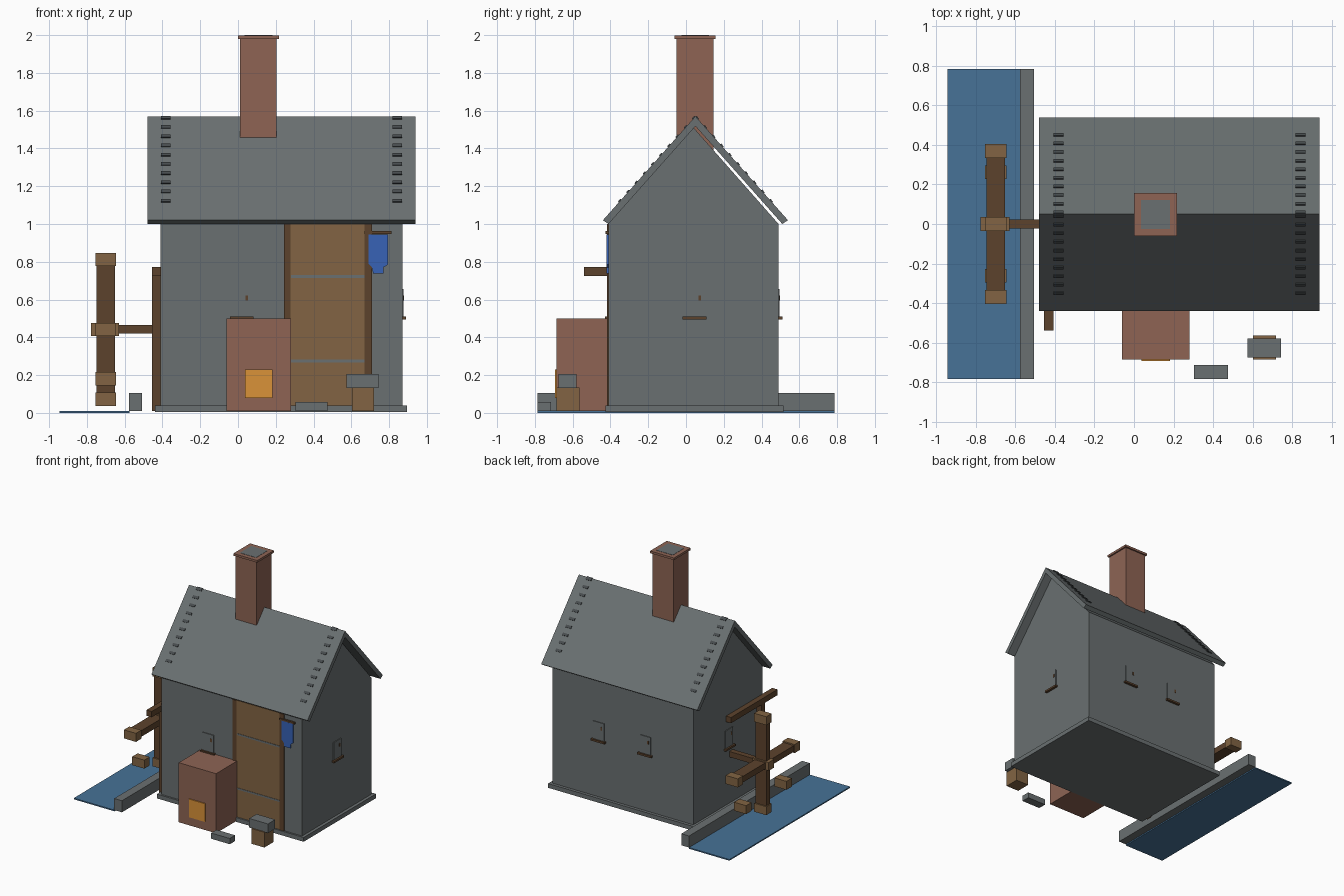
import bpy, bmesh, math
from mathutils import Matrix

if "Cube" in bpy.data.objects:
    bpy.data.objects.remove(bpy.data.objects["Cube"])


def material(name, r, g, b):
    m = bpy.data.materials.new(name)
    m.diffuse_color = [((c / 255 + 0.055) / 1.055) ** 2.4 for c in (r, g, b)] + [1]
    m.use_nodes = True
    m.node_tree.nodes["Principled BSDF"].inputs["Base Color"].default_value = m.diffuse_color
    return m


STONE = material("grey stone", 106, 112, 113)
SLATE = material("dark slate", 72, 77, 79)
BRICK = material("red brick", 142, 100, 84)
WOOD = material("light wood", 130, 100, 67)
BEAM = material("dark wood", 92, 66, 44)
WATER = material("water blue", 71, 114, 151)
CLOTH = material("cloth blue", 55, 98, 182)
FIRE = material("fire orange", 218, 146, 56)


def finish(bm, name, mat):
    bmesh.ops.recalc_face_normals(bm, faces=bm.faces)
    me = bpy.data.meshes.new(name)
    bm.to_mesh(me)
    bm.free()
    me.materials.append(mat)
    ob = bpy.data.objects.new(name, me)
    bpy.context.collection.objects.link(ob)
    return ob


def box(name, mat, x, y, z):
    """Box from (min, max) ranges."""
    bm = bmesh.new()
    size = [r[1] - r[0] for r in (x, y, z)]
    mid = [(r[0] + r[1]) / 2 for r in (x, y, z)]
    bmesh.ops.create_cube(bm, size=1, matrix=Matrix.Translation(mid) @ Matrix.Diagonal((*size, 1)))
    return finish(bm, name, mat)


def prism(name, mat, pts, vec):
    """Extrude a flat outline along a vector."""
    bm = bmesh.new()
    face = bm.faces.new([bm.verts.new(p) for p in pts])
    ext = bmesh.ops.extrude_face_region(bm, geom=[face])
    bmesh.ops.translate(bm, vec=vec, verts=[v for v in ext["geom"] if isinstance(v, bmesh.types.BMVert)])
    return finish(bm, name, mat)


# House body, plinth and roof
walls = [(-0.41, 0.01), (0.49, 0.01), (0.49, 1.0), (0.04, 1.51), (-0.41, 1.0)]
prism("house_walls", STONE, [(-0.41, y, z) for y, z in walls], (1.28, 0, 0))
box("plinth", STONE, (-0.44, 0.895), (-0.425, 0.515), (0.005, 0.04))
roof = [(-0.44, 1.02), (0.05, 1.57), (0.54, 1.02), (0.51, 1.0), (0.05, 1.518), (-0.41, 1.0)]
prism("roof", STONE, [(-0.48, y, z) for y, z in roof], (1.42, 0, 0))

# Small slate tabs up both roof slopes
pitch = math.atan2(0.55, 0.49)
for x in (-0.383, 0.843):
    for side in (-1, 1):
        for i in range(10):
            d = 0.008 + i * 0.0435
            bm = bmesh.new()
            m = (Matrix.Translation((x, 0.05 + side * d, 1.57 - d * 0.55 / 0.49))
                 @ Matrix.Rotation(-side * pitch, 4, 'X') @ Matrix.Diagonal((0.05, 0.02, 0.012, 1)))
            bmesh.ops.create_cube(bm, size=1, matrix=m)
            finish(bm, "roof_tab", SLATE)

# Chimney with cap and flue
box("chimney", BRICK, (0.01, 0.205), (-0.05, 0.145), (1.35, 1.98))
box("chimney_cap", BRICK, (0.0, 0.217), (-0.06, 0.157), (1.98, 1.998))
box("chimney_flue", STONE, (0.035, 0.182), (-0.025, 0.122), (1.99, 2.0))

# Forge with glowing mouth
box("forge", BRICK, (-0.06, 0.28), (-0.685, -0.40), (0.01, 0.5))
box("forge_fire", FIRE, (0.037, 0.183), (-0.693, -0.684), (0.08, 0.23))

# Door, jambs and iron bands
box("door", WOOD, (0.275, 0.675), (-0.413, -0.40), (0.01, 1.0))
for x in ((0.243, 0.277), (0.67, 0.71)):
    box("door_jamb", BEAM, x, (-0.418, -0.40), (0.01, 1.0))
for z in (0.275, 0.722):
    box("door_band", STONE, (0.28, 0.67), (-0.416, -0.41), (z - 0.007, z + 0.007))

# Apron on a peg rail
box("peg_rail", BEAM, (0.67, 0.812), (-0.425, -0.40), (0.948, 0.962))
apron = [(0.69, 0.945), (0.69, 0.79), (0.71, 0.77), (0.715, 0.738), (0.77, 0.738),
         (0.77, 0.77), (0.793, 0.785), (0.793, 0.945)]
prism("apron", CLOTH, [(x, -0.420, z) for x, z in apron], (0, 0.012, 0))


def window(x, y, turn):
    """Flush pane with a crossbar and sill, built facing -y and turned."""
    m = Matrix.Translation((x, y, 0)) @ Matrix.Rotation(math.radians(turn), 4, 'Z')
    for ob in (box("window_pane", STONE, (-0.05, 0.05), (-0.006, 0.01), (0.51, 0.655)),
               box("window_catch", BEAM, (0.02, 0.034), (-0.008, 0.0), (0.595, 0.622)),
               box("window_sill", BEAM, (-0.063, 0.063), (-0.02, 0.01), (0.495, 0.51))):
        ob.data.transform(m)


window(0.02, -0.41, 0)
window(0.87, 0.045, 90)
window(0.45, 0.49, 180)
window(0.025, 0.49, 180)
window(-0.41, 0.03, 270)

# Stump, anvil and loose stone block
box("stump", WOOD, (0.603, 0.72), (-0.685, -0.565), (0.01, 0.135))
box("anvil", STONE, (0.575, 0.745), (-0.675, -0.58), (0.132, 0.207))
box("stone_block", STONE, (0.305, 0.475), (-0.785, -0.715), (0.01, 0.057))

# Mill stream and bank
box("stream", WATER, (-0.945, -0.575), (-0.785, 0.785), (0.0, 0.01))
box("bank_wall", STONE, (-0.577, -0.507), (-0.785, 0.785), (0.01, 0.105))

# Water wheel: axle, hub, crossed arms and paddles
WX, WZ, R = -0.70, 0.442, 0.37
box("wheel_axle", BEAM, (-0.72, -0.40), (-0.023, 0.023), (WZ - 0.023, WZ + 0.023))
box("wheel_hub", WOOD, (-0.777, -0.63), (-0.036, 0.036), (WZ - 0.034, WZ + 0.034))
box("wheel_arm", BEAM, (WX - 0.048, WX + 0.048), (-R, R), (WZ - 0.025, WZ + 0.025))
box("wheel_arm", BEAM, (WX - 0.048, WX + 0.048), (-0.025, 0.025), (WZ - R, WZ + R))
for deg in (0, 90, 180, 225, 270, 315):
    y, z = R * math.cos(math.radians(deg)), WZ + R * math.sin(math.radians(deg))
    box("wheel_paddle", WOOD, (WX - 0.055, WX + 0.055), (y - 0.035, y + 0.035), (z - 0.035, z + 0.035))

# Flume beam and its post beside the wall
box("flume_beam", BEAM, (-0.455, -0.407), (-0.54, 0.065), (0.725, 0.772))
box("flume_post", BEAM, (-0.455, -0.407), (-0.38, -0.33), (0.01, 0.73))
